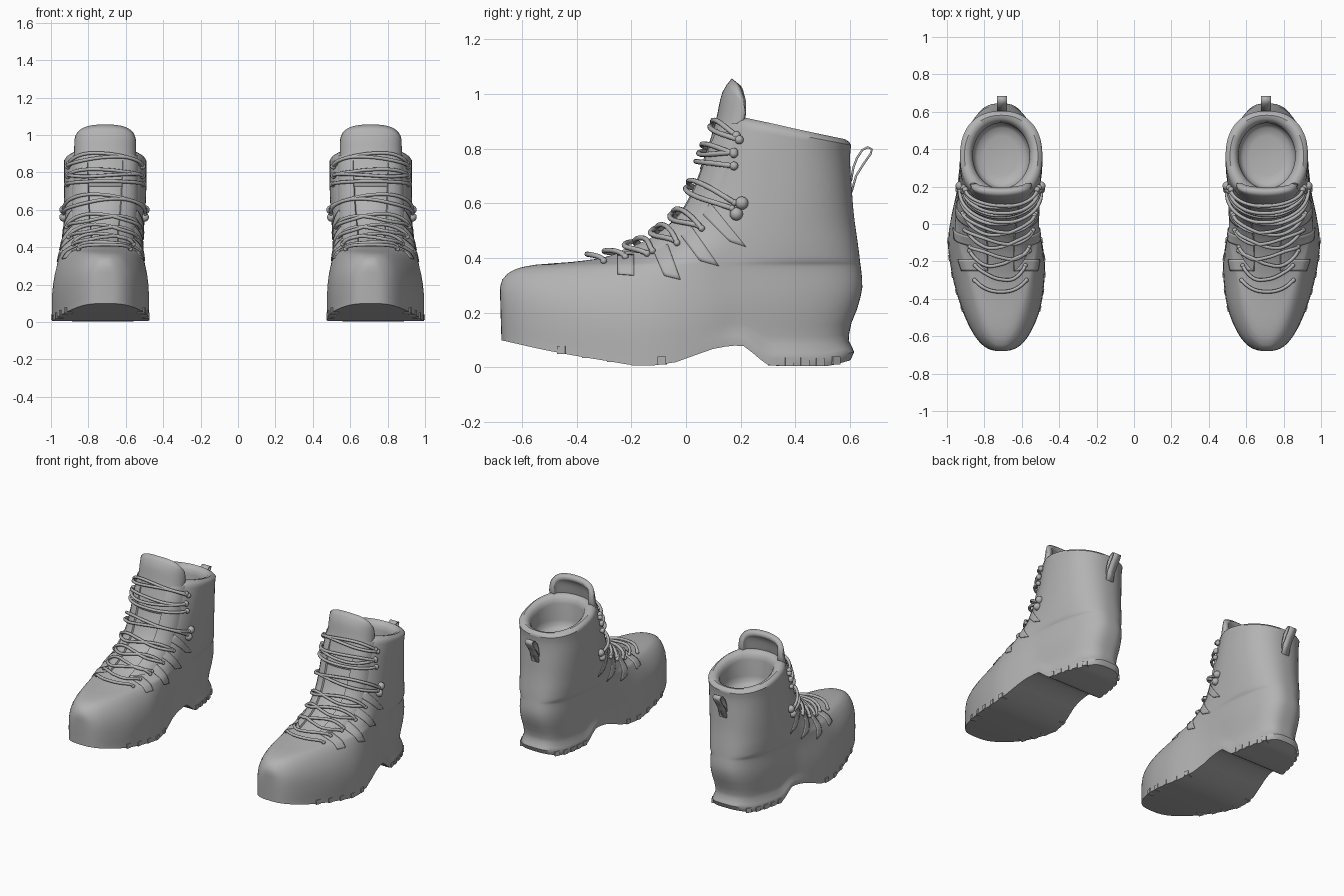
import bpy, bmesh, math
from mathutils import Vector

if "Cube" in bpy.data.objects:
    bpy.data.objects.remove(bpy.data.objects["Cube"])

CX = 0.71   # boot centre line
N = 128     # points around each boot section

grey = bpy.data.materials.new("grey")
grey.diffuse_color = (0.45, 0.45, 0.45, 1)
grey.use_nodes = True
grey.node_tree.nodes["Principled BSDF"].inputs["Base Color"].default_value = grey.diffuse_color


def curve(*pts):
    """Smooth monotone interpolation through (input, value) pairs."""
    xs, ys = zip(*pts)
    d = [(ys[i+1]-ys[i])/(xs[i+1]-xs[i]) for i in range(len(xs)-1)]
    m = [d[0]] + [2*a*b/(a+b) if a*b > 0 else 0 for a, b in zip(d, d[1:])] + [d[-1]]

    def f(x):
        x = min(max(x, xs[0]), xs[-1])
        i = max(k for k in range(len(xs)-1) if xs[k] <= x)
        h = xs[i+1]-xs[i]
        t = (x-xs[i])/h
        return (ys[i]*(1+2*t)*(1-t)**2 + ys[i+1]*t*t*(3-2*t)
                + h*m[i]*t*(1-t)**2 + h*m[i+1]*t*t*(t-1))
    return f


# Boot profile: front and back by height, plan widths and sole by length
front = curve((0, -.675), (.3, -.68), (.33, -.665), (.36, -.62), (.375, -.55), (.385, -.42),
              (.4, -.31), (.43, -.22), (.46, -.15), (.5, -.09), (.55, -.035), (.6, 0),
              (.7, .045), (.8, .08), (.91, .13))
back = curve((0, .6), (.03, .615), (.08, .595), (.13, .6), (.2, .625), (.3, .645),
             (.4, .635), (.6, .61), (.8, .6), (.91, .605))
inner = curve((-.68, .20), (-.4, .235), (-.25, .237), (-.1, .22), (.05, .185), (.2, .18), (.65, .19))
outer = curve((-.68, .19), (-.4, .245), (-.25, .27), (-.1, .285), (.05, .265), (.2, .235), (.65, .21))
sole = curve((-.68, .1), (-.5, .06), (-.3, .025), (-.15, .005), (-.03, .02), (.05, .05),
             (.12, .072), (.2, .08), (.27, .03), (.31, .006), (.5, .004), (.6, .025), (.65, .04))
top_line = curve((-.68, .31), (-.6, .365), (-.42, .385), (-.3, .4), (-.15, .46), (0, .6), (.13, .91))
power = curve((0, 3), (.2, 2.95), (.35, 2.7), (.55, 2.35), (.91, 2.3))
shaft_mix = curve((0, 0), (.12, 0), (.4, .5), (.75, 1), (.91, 1))
heel_flare = curve((0, 1.03), (.03, 1.03), (.09, .95), (.18, .98), (.28, 1), (.91, 1))


def spow(v, e):
    return math.copysign(abs(v)**e, v)


def surf(t, z):
    """Point on the boot; t = 0 at the front, positive towards the outside."""
    yf, yb, e = front(z), back(z), 2/power(z)
    y = (yf+yb)/2 - (yb-yf)/2*spow(math.cos(t), e)
    s = math.sin(t)
    k = shaft_mix(z)
    w = (outer(y) if s > 0 else inner(y))*(1-k) + .22*k
    fade = min(max((.1-y)/.2, 0), 1)
    w *= 1 - .37*fade*min(z/top_line(y), 1)**5
    w *= 1 + (heel_flare(z)-1)*min(max((y-.1)/.2, 0), 1)
    up = max(0, 1-z/.3)*sole(y)
    slant = max(0, (z-.6)/.31)**2*max(0, y-.2)*.22
    return Vector((CX + w*spow(s, e), y, z+up-slant))


def off(t, z, d):
    """Point lifted by d off the boot surface."""
    n = (surf(t+.03, z)-surf(t-.03, z)).cross(surf(t, z+.003)-surf(t, z-.003))
    return surf(t, z) + n.normalized()*d


def angle(y, z):
    yf, yb = front(z), back(z)
    c = ((yf+yb)/2-y)/((yb-yf)/2)
    return math.acos(max(-1, min(1, spow(c, power(z)/2))))


def finish(name, bm, thick=0):
    bmesh.ops.remove_doubles(bm, verts=bm.verts, dist=1e-5)
    bmesh.ops.recalc_face_normals(bm, faces=bm.faces)
    me = bpy.data.meshes.new(name)
    bm.to_mesh(me)
    bm.free()
    me.materials.append(grey)
    ob = bpy.data.objects.new(name, me)
    bpy.context.collection.objects.link(ob)
    if thick:
        mod = ob.modifiers.new("thickness", "SOLIDIFY")
        mod.thickness, mod.offset = thick, 0
    ob.modifiers.new("pair", "MIRROR")
    bpy.ops.object.select_all(action='DESELECT')
    ob.select_set(True)
    bpy.context.view_layer.objects.active = ob
    bpy.ops.object.shade_smooth_by_angle(angle=math.radians(40))
    return ob


def add_grid(bm, rows, closed=False):
    vs = [[bm.verts.new(p) for p in r] for r in rows]
    n = len(rows[0])
    for a, b in zip(vs, vs[1:]):
        for i in range(n if closed else n-1):
            j = (i+1) % n
            bm.faces.new((a[i], a[j], b[j], b[i]))
    return vs


# Boot body: sole, outer wall, padded collar, lining and insole
angles = [2*math.pi*i/N for i in range(N)]
levels = [0, .01, .03, .05, .08, .11, .15, .2, .25, .29, .32]
levels += [.34+.005*i for i in range(16)] + [.43+.02*i for i in range(24)]
wall = [[surf(t, z) for t in angles] for z in levels]
rows = [[Vector((CX+(p.x-CX)*s, p.y, p.z)) for p in wall[0]] for s in (0, .5, .95)] + wall


def lining(t, z, s=1):
    return Vector((CX + .152*s*math.sin(t), .365-.175*s*math.cos(t), z))


for q, dz in ((.12, .012), (.35, .022), (.65, .018), (.9, 0), (1, -.03)):
    rows.append([p.lerp(lining(t, p.z), q) + Vector((0, 0, dz)) for t, p in zip(angles, wall[-1])])
for z, s in ((.75, 1), (.715, .96), (.695, .85), (.685, .6)):
    rows.append([lining(t, z, s) for t in angles])
bm = bmesh.new()
bm.faces.new(add_grid(bm, rows, True)[-1])
bmesh.ops.dissolve_degenerate(bm, edges=bm.edges, dist=1e-5)
finish("boot_body", bm)

# Tongue standing above the collar
tongue_y = curve((.7, .06), (.8, .097), (.9, .127), (1, .15), (1.05, .185))
bm = bmesh.new()
rows = []
for j in range(15):
    row = []
    for i in range(25):
        s = -1+i/12
        top = .93 + .115*max(0, 1-abs(s)**2.3)**.55
        z = .72+(top-.72)*j/14
        row.append((CX+.148*math.sin(s*math.pi/2), tongue_y(z)+.085*s*s, z))
    rows.append(row)
add_grid(bm, rows)
finish("tongue", bm, thick=.036)

# Eyelet flaps either side of the tongue
bm = bmesh.new()
for sgn in (1, -1):
    add_grid(bm, [[off(sgn*t, .41+.48*j/30, d) for t, d in
                   ((.36, -.01), (.37, .012), (.5, .014), (.65, .013), (.8, .008), (.95, -.005))]
                  for j in range(31)])
finish("eyelet_flaps", bm)

# Stitched straps running down from the eyelets
straps = (((-.25, .41), (-.19, .41), (-.25, .34), (-.19, .335)),
          ((-.13, .45), (-.07, .46), (-.08, .335), (-.02, .32)),
          ((-.04, .51), (.01, .53), (.05, .39), (.12, .37)),
          ((.04, .58), (.09, .6), (.16, .46), (.22, .44)))
bm = bmesh.new()
for quad in straps:
    a, b, c, d = map(Vector, quad)
    for sgn in (1, -1):
        rows = []
        for j in range(9):
            l, r = a.lerp(c, j/8), b.lerp(d, j/8)
            pts = [l.lerp(r, i/5) for i in range(6)]
            rows.append([off(sgn*angle(p.x, p.y), p.y, .001) for p in pts])
        add_grid(bm, rows)
finish("side_straps", bm, thick=.007)

# Laces: front height, end position (y, z), sideways tilt
laces = ((.89, .19, .845, .008), (.87, .2, .83, -.008), (.805, .18, .78, .006), (.775, .18, .785, -.006),
         (.745, .18, .735, 0), (.67, .18, .6, .012), (.645, .17, .58, -.012),
         (.56, .06, .505, .014), (.545, .05, .515, -.014), (.5, -.03, .45, .012), (.485, -.04, .46, -.012),
         (.45, -.12, .42, .008), (.435, -.14, .41, -.008), (.405, -.22, .397, .003), (.392, -.3, .382, 0))
cu = bpy.data.curves.new("laces", 'CURVE')
cu.dimensions, cu.bevel_depth, cu.bevel_resolution = '3D', .0095, 2
cu.materials.append(grey)
ends = []
for zf, ye, ze, tilt in laces:
    tm = angle(ye, ze)
    pts = []
    for i in range(33):
        s = -1+i/16
        z = min(zf+(ze-zf)*s*s + tilt*math.sin(s*math.pi), .905)
        pts.append(off(s*tm, z, (.026 if zf > .6 else .022) - .014*s**8))
    ends += [pts[0], pts[-1]]
    for mx in (1, -1):
        sp = cu.splines.new('POLY')
        sp.points.add(len(pts)-1)
        for q, p in zip(sp.points, pts):
            q.co = (p.x*mx, p.y, p.z, 1)
bpy.context.collection.objects.link(bpy.data.objects.new("laces", cu))

# Lace hooks and eyelets
bm = bmesh.new()


def ball(p, r):
    g = bmesh.ops.create_uvsphere(bm, u_segments=12, v_segments=8, radius=r)
    bmesh.ops.translate(bm, verts=g['verts'], vec=p)


for i, p in enumerate(ends):
    ball(p, .016 if i < 10 else .012)
for sgn in (1, -1):
    for y, z in ((.205, .6), (.185, .56)):
        ball(off(sgn*angle(y, z), z, .006), .024)
finish("lace_hooks", bm)

# Heel pull loop
loop = ((.605, .64), (.622, .70), (.65, .745), (.675, .78), (.68, .797), (.665, .805),
        (.645, .795), (.625, .765), (.612, .73), (.603, .68))
bm = bmesh.new()
add_grid(bm, [[(CX-.005+x, y, z) for x in (-.027, .027)] for y, z in loop])
finish("heel_loop", bm, thick=.008)

# Tread lugs around the sole edge
bm = bmesh.new()
for y in [-.45+.09*i for i in range(5)] + [.32+.055*i for i in range(5)]:
    for sgn in (1, -1):
        t = sgn*angle(y, .02)
        p, n = surf(t, .02), off(t, .02, 1)-surf(t, .02)
        g = bmesh.ops.create_cube(bm, size=1)['verts']
        bmesh.ops.scale(bm, verts=g, vec=(.04, .032, .03))
        bmesh.ops.rotate(bm, verts=g, matrix=Vector((sgn, 0, 0)).rotation_difference(
            Vector((n.x, n.y, 0))).to_matrix())
        bmesh.ops.translate(bm, verts=g, vec=p-Vector((sgn*.016, 0, .004)))
finish("tread_lugs", bm)
